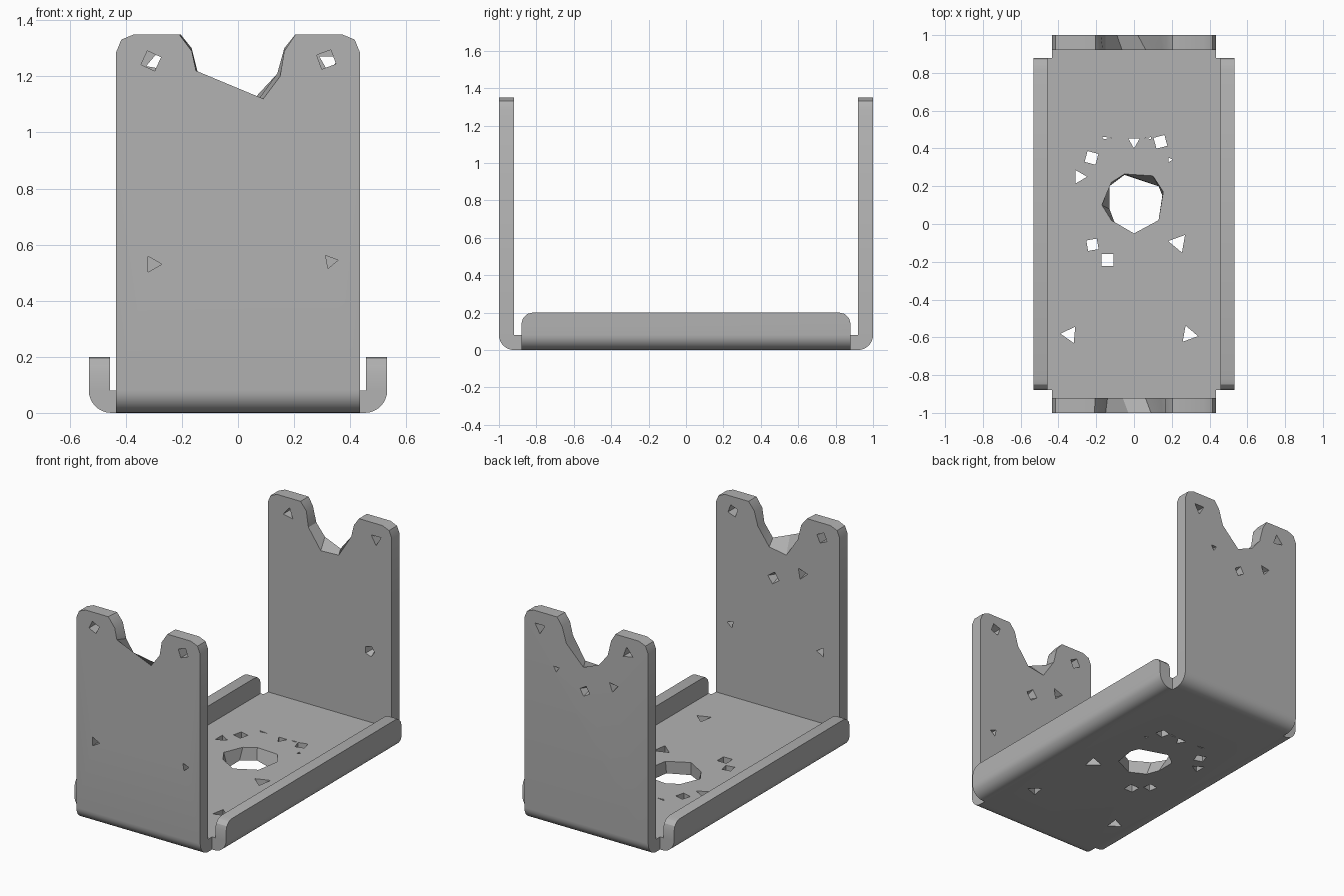
import bpy, bmesh
from math import sin, cos, pi, radians

old = bpy.data.objects.get("Cube")
if old:
    bpy.data.objects.remove(old)

steel = bpy.data.materials.new("plain grey steel")
steel.use_nodes = True
GREY = (0.45, 0.45, 0.45, 1)
steel.diffuse_color = GREY
steel.node_tree.nodes["Principled BSDF"].inputs["Base Color"].default_value = GREY

T = 0.08        # sheet thickness and bend radius
HALF_W = 0.435  # half width of the end walls
TOP = 1.35


def loft(bm, sections):
    """Closed solid through matching rings of points."""
    rings = [[bm.verts.new(p) for p in s] for s in sections]
    n = len(rings[0])
    faces = [bm.faces.new(rings[0]), bm.faces.new(rings[-1])]
    for a, b in zip(rings, rings[1:]):
        for i in range(n):
            j = (i + 1) % n
            faces.append(bm.faces.new((a[i], a[j], b[j], b[i])))
    bmesh.ops.recalc_face_normals(bm, faces=faces)


def make_object(name, bm):
    mesh = bpy.data.meshes.new(name)
    bm.to_mesh(mesh)
    bm.free()
    mesh.materials.append(steel)
    ob = bpy.data.objects.new(name, mesh)
    bpy.context.collection.objects.link(ob)
    return ob


def smooth(ob):
    bpy.ops.object.select_all(action="DESELECT")
    ob.select_set(True)
    bpy.context.view_layer.objects.active = ob
    bpy.ops.object.shade_smooth_by_angle(angle=radians(25))


def bend(edge):
    """Quarter arc ending at the outer face, with its centre one radius in."""
    return [(edge - T + T * sin(a), T - T * cos(a))
            for a in [i * pi / 16 for i in range(9)]]


def round_corners(bm, axis, height, radius, segments):
    picked = [e for e in bm.edges
              if all(v.co.z > height - 0.001 for v in e.verts)
              and abs(e.verts[0].co[axis] - e.verts[1].co[axis]) < 0.001]
    bmesh.ops.bevel(bm, geom=picked, offset=radius, segments=segments,
                    profile=0.5, affect="EDGES")


def ring(x, y, r, sides, turn):
    return [(x + r * cos(radians(turn) + 2 * pi * i / sides),
             y + r * sin(radians(turn) + 2 * pi * i / sides)) for i in range(sides)]


def on_wall(points, y):
    return [(x, y, z) for x, z in points]


def on_floor(points, z):
    return [(x, y, z) for x, y in points]


# Floor and both end walls bent from one sheet
half = bend(1) + [(1, TOP), (1 - T, TOP), (1 - T, T)]
profile = half + [(-y, z) for y, z in reversed(half)]
bm = bmesh.new()
loft(bm, [[(x, y, z) for y, z in profile] for x in (-HALF_W, HALF_W)])
round_corners(bm, 0, TOP, 0.065, 2)
bracket = make_object("floor_and_end_walls", bm)

cut = bmesh.new()

# Rough cradle notches in the wall tops, listed from outer to inner face
FRONT_OUT = [(-.21, 1.35), (-.165, 1.29), (-.15, 1.22), (-.03, 1.17),
             (.09, 1.12), (.15, 1.2), (.165, 1.29), (.205, 1.35)]
FRONT_IN = [(-.205, 1.35), (-.165, 1.3), (-.14, 1.2), (-.06, 1.08),
            (.06, 1.1), (.14, 1.21), (.165, 1.3), (.205, 1.35)]
BACK_OUT = [(-.205, 1.35), (-.175, 1.3), (-.15, 1.2), (-.09, 1.125),
            (.02, 1.08), (.14, 1.2), (.17, 1.3), (.205, 1.35)]
BACK_IN = [(-.205, 1.35), (-.165, 1.3), (-.15, 1.2), (-.063, 1.075),
           (.063, 1.08), (.15, 1.22), (.17, 1.3), (.205, 1.35)]
for side, outer, inner in ((-1, FRONT_OUT, FRONT_IN), (1, BACK_OUT, BACK_IN)):
    lid = [(.25, 1.45), (-.25, 1.45)]
    o, i = outer + lid, inner + lid
    loft(cut, [on_wall(o, side * 1.05), on_wall(o, side),
               on_wall(i, side * (1 - T)), on_wall(i, side * 0.87)])

# Screw holes through the walls: x, z, radius, sides, turn
for side, holes in (
        (-1, [(-.31, 1.255, .038, 4, 20), (.315, 1.26, .038, 4, 65),
              (-.305, .53, .033, 3, 0), (.33, .54, .027, 3, 10)]),
        (1, [(-.29, 1.25, .04, 3, 80), (.325, 1.25, .04, 3, 270)])):
    for h in holes:
        p = ring(*h)
        loft(cut, [on_wall(p, side * 1.05), on_wall(p, side * 0.87)])

# Blind pits: wall side, start depth, end depth, then the ring
for side, start, end, h in (
        (1, 1, .95, (.21, 1.02, .022, 3, 30)), (1, 1, .95, (.01, .93, .035, 4, 15)),
        (1, 1, .95, (-.19, 1.01, .035, 3, 40)), (1, .92, .97, (.28, .53, .035, 5, 0)),
        (-1, .92, .97, (.03, .91, .04, 4, 10)), (-1, .92, .97, (-.17, .99, .04, 3, 50))):
    p, tip = ring(*h), ring(h[0], h[1], h[2] * .4, *h[3:])
    ahead = start + (start - end)
    loft(cut, [on_wall(p, side * ahead), on_wall(p, side * start), on_wall(tip, side * end)])

# Large centre hole in the floor
upper = [(-.17, .1), (-.12, .22), (-.05, .265), (.1, .255),
         (.155, .17), (.13, .02), (0, -.05), (-.12, .02)]
lower = [(-.13, .08), (-.13, .2), (-.05, .26), (.13, .2),
         (.15, .15), (.13, .01), (0, -.05), (-.1, 0)]
loft(cut, [on_floor(upper, .15), on_floor(upper, T), on_floor(lower, 0), on_floor(lower, -.05)])

# Small holes around it: x, y, radius, sides, turn
for h in ((-.225, .35, .042, 4, 30), (-.29, .25, .042, 3, 0),
          (-.22, -.11, .04, 4, 55), (-.14, -.19, .045, 4, 45),
          (.235, -.1, .055, 3, 50), (-.34, -.585, .05, 3, 55),
          (.29, -.585, .05, 3, 110), (0, .435, .035, 3, 270),
          (.14, .435, .042, 4, 60), (.19, .34, .015, 3, 0)):
    p = ring(*h)
    loft(cut, [on_floor(p, .15), on_floor(p, -.05)])
for x in (-.14, .08):
    p = [(x - .03, .462), (x + .03, .455), (x - .02, .45)] if x < 0 else \
        [(x - .03, .455), (x + .01, .46), (x + .01, .45)]
    loft(cut, [on_floor(p, .15), on_floor(p, -.05)])

cutter = make_object("hole_cutter", cut)
cutter.hide_render = True
mod = bracket.modifiers.new("holes", "BOOLEAN")
mod.operation = "DIFFERENCE"
mod.solver = "EXACT"
mod.use_self = True
mod.object = cutter
bpy.context.view_layer.objects.active = bracket
bpy.ops.object.modifier_apply(modifier=mod.name)
bpy.data.objects.remove(cutter)
smooth(bracket)

# Low bent flanges along both long sides
for name, side in (("left_flange", 1), ("right_flange", -1)):
    lip = [(HALF_W, 0)] + bend(.532) + [(.532, .2), (.457, .2), (.457, T), (HALF_W, T)]
    bm = bmesh.new()
    loft(bm, [[(side * x, y, z) for x, z in lip] for y in (-.88, .88)])
    round_corners(bm, 1, .2, .06, 3)
    smooth(make_object(name, bm))
